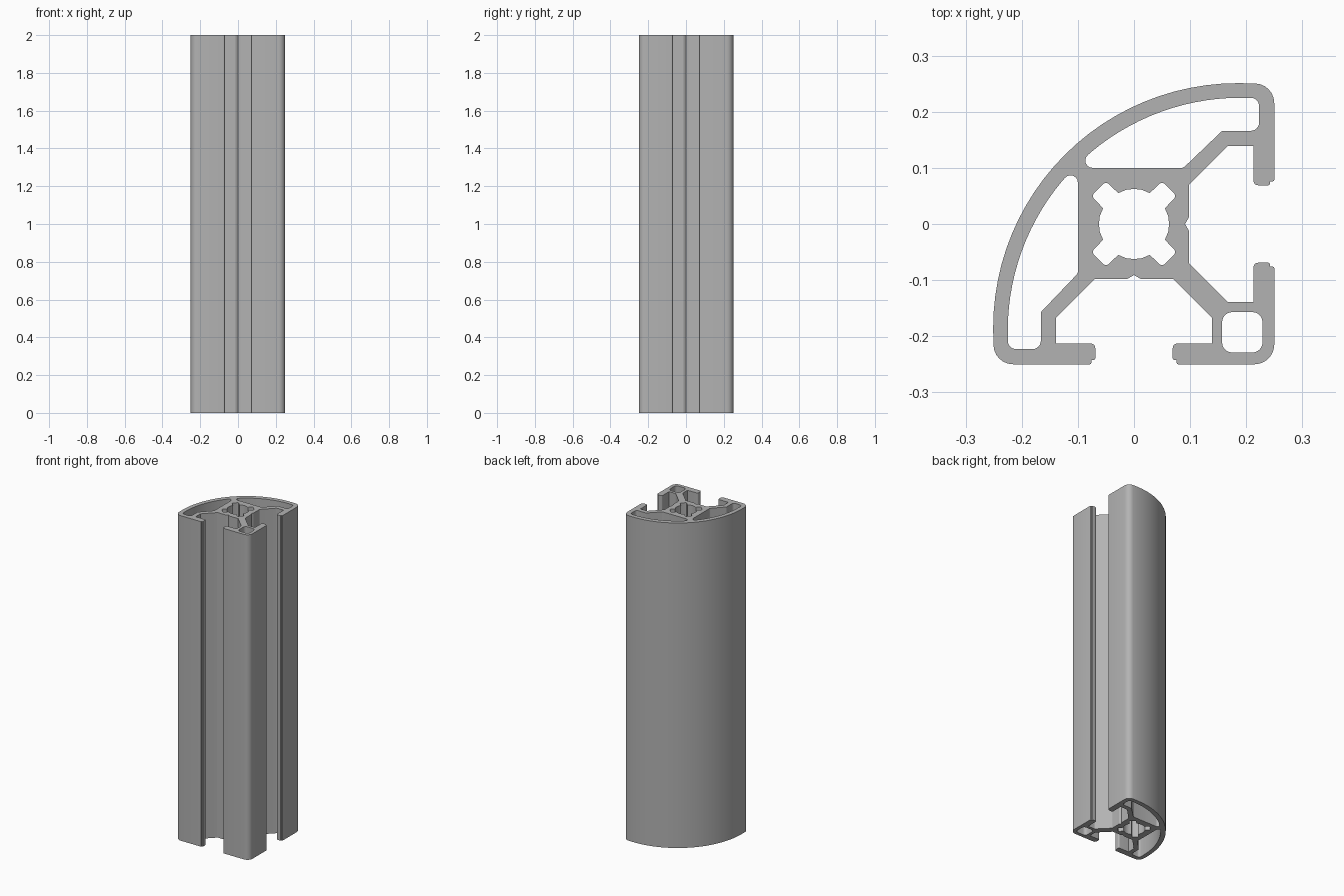
import bpy
import bmesh
from math import radians, cos, sin, tan
from mathutils import Vector, Matrix

HEIGHT = 2.0

cube = bpy.data.objects.get("Cube")
if cube:
    bpy.data.objects.remove(cube, do_unlink=True)

aluminium = bpy.data.materials.new("grey aluminium")
aluminium.use_nodes = True
GREY = (0.45, 0.45, 0.45, 1)
aluminium.diffuse_color = GREY
aluminium.node_tree.nodes["Principled BSDF"].inputs["Base Color"].default_value = GREY


def mirrored(points):
    """Reflect corners (x, y, radius) across the diagonal y = -x."""
    return [(-y, -x, r) for x, y, r in reversed(points)]


def arc(centre, radius, start, end, steps):
    """Plain corners along an arc centred on the diagonal."""
    angles = [radians(start + (end - start) * i / steps) for i in range(steps + 1)]
    return [(centre + radius * cos(a), -centre + radius * sin(a), 0) for a in angles]


def rounded(corners, steps=6):
    """Turn corners (x, y, radius) into a loop with rounded corners."""
    loop = []
    for i, (x, y, r) in enumerate(corners):
        p = Vector((x, y))
        if r == 0:
            loop.append(p)
            continue
        a = (Vector(corners[i - 1][:2]) - p).normalized()
        b = (Vector(corners[(i + 1) % len(corners)][:2]) - p).normalized()
        half = a.angle(b) / 2
        middle = p + (a + b).normalized() * (r / sin(half))
        u = p + a * (r / tan(half)) - middle
        v = p + b * (r / tan(half)) - middle
        turn = u.angle_signed(v)
        for k in range(steps + 1):
            loop.append(middle + Matrix.Rotation(-turn * k / steps, 2) @ u)
    return loop


# Outer outline: right-hand slot, curved back, mirrored front slot
lip = [(0.25, 0.076, 0.003), (0.242, 0.076, 0), (0.242, 0.069, 0.003), (0.213, 0.069, 0.008)]
half_slot = lip + [(0.213, 0.139, 0), (0.167, 0.139, 0.004), (0.098, 0.07, 0.004), (0.098, 0.012, 0)]
lower_half = [(x, -y, r) for x, y, r in half_slot]
slot = lower_half + [(0.091, 0, 0)] + half_slot[::-1] + [(0.25, 0.25, 0.035)]
corner = [(0.25, -0.25, 0.035)]
outline = corner + slot + arc(0.185, 0.436, 90, 180, 24) + mirrored(slot)

# Long chamber behind the curved wall, and its mirror
chamber = [(-0.107, 0.1, 0.013), (0.088, 0.1, 0.01), (0.157, 0.166, 0.006),
           (0.223, 0.166, 0.015), (0.223, 0.225, 0.015)] + arc(0.19, 0.415, 90, 130, 14)

# Square chamber in the front corner
square = [(0.157, -0.157, 0.018), (0.157, -0.229, 0.018),
          (0.229, -0.229, 0.018), (0.229, -0.157, 0.018)]

# Core bore with four diagonal lobes
bore = []
quarter = [(0.0625, 0, 0), (0.061, 0.014, 0), (0.055, 0.028, 0), (0.076, 0.05, 0.007),
           (0.05, 0.076, 0.007), (0.028, 0.055, 0), (0.014, 0.061, 0)]
for turn in range(4):
    bore += quarter
    quarter = [(-y, x, r) for x, y, r in quarter]

# Fill the cross-section and extrude it to full height
bm = bmesh.new()
for corners in (outline, chamber, mirrored(chamber), square, bore):
    verts = [bm.verts.new((p.x, p.y, 0)) for p in rounded(corners)]
    for i, vert in enumerate(verts):
        bm.edges.new((verts[i - 1], vert))
bmesh.ops.triangle_fill(bm, use_beauty=True, use_dissolve=False, edges=bm.edges[:])
result = bmesh.ops.extrude_face_region(bm, geom=bm.faces[:], use_keep_orig=True)
top = [g for g in result["geom"] if isinstance(g, bmesh.types.BMVert)]
bmesh.ops.translate(bm, verts=top, vec=(0, 0, HEIGHT))
bmesh.ops.recalc_face_normals(bm, faces=bm.faces[:])

mesh = bpy.data.meshes.new("slotted_rail")
bm.to_mesh(mesh)
bm.free()
mesh.materials.append(aluminium)
rail = bpy.data.objects.new("slotted_rail", mesh)
bpy.context.collection.objects.link(rail)

# Smooth curved walls, crisp corners
bpy.ops.object.select_all(action="DESELECT")
rail.select_set(True)
bpy.context.view_layer.objects.active = rail
bpy.ops.object.shade_smooth_by_angle(angle=radians(30))
